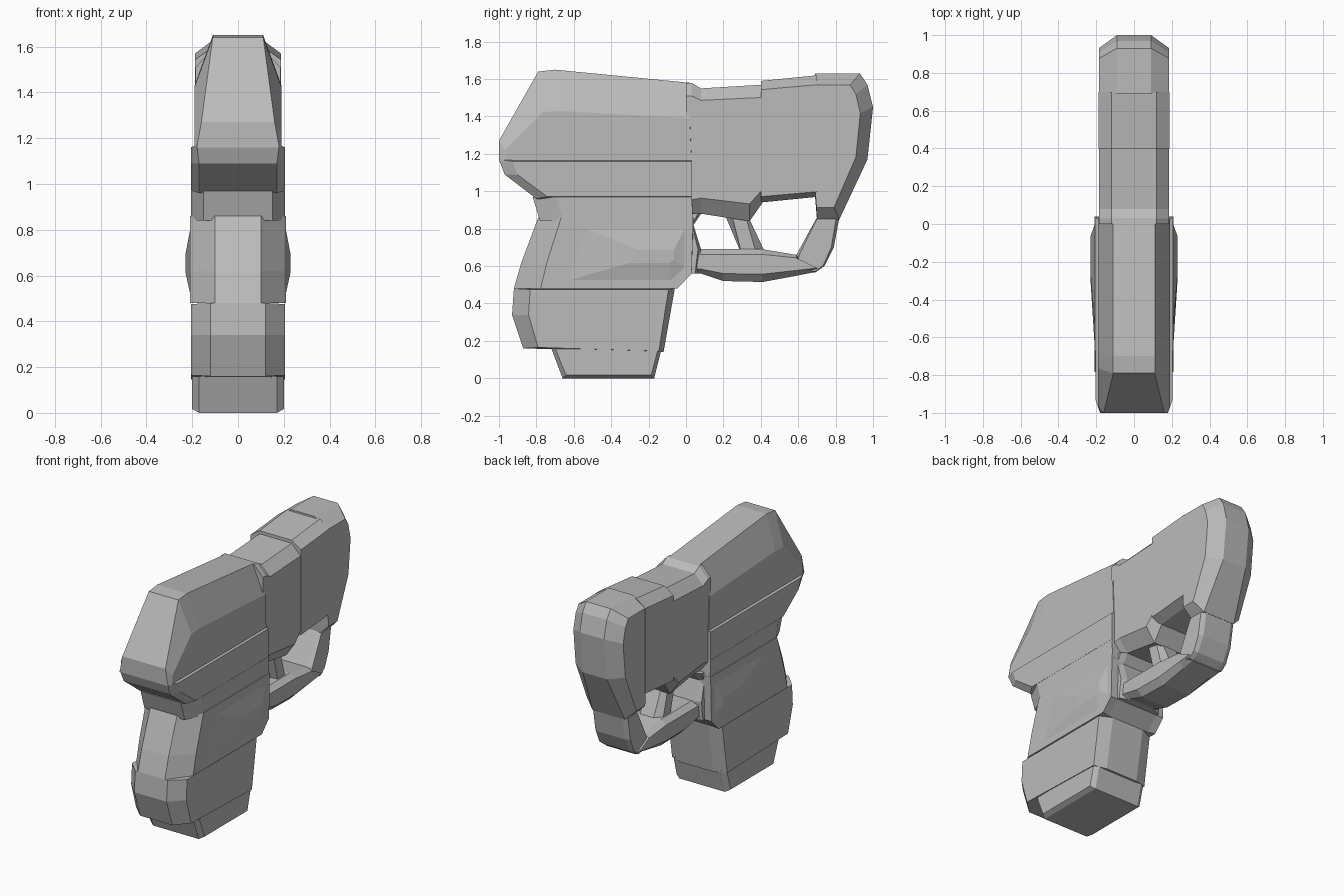
import bpy
import bmesh

default_cube = bpy.data.objects.get("Cube")
if default_cube:
    bpy.data.objects.remove(default_cube, do_unlink=True)

# One flat grey for everything
grey = bpy.data.materials.new("plain grey")
grey.use_nodes = True
colour = (0.5, 0.5, 0.5, 1)
grey.diffuse_color = colour
shader = next(n for n in grey.node_tree.nodes if n.type == "BSDF_PRINCIPLED")
shader.inputs["Base Color"].default_value = colour


def slab(name, outline, edge, full, pivot, shrink):
    """Faceted plate: a (y, z[, half width]) outline, with side panels
    at the full half width that shrink towards the pivot."""
    bm = bmesh.new()
    inner, rim = [], []
    for point in outline:
        y, z = point[:2]
        width = point[2] if len(point) > 2 else edge
        iy = pivot[0] + (y - pivot[0]) * shrink[0]
        iz = pivot[1] + (z - pivot[1]) * shrink[1]
        inner.append((full, iy, iz))
        rim.append((width, y, z))
    loops = []
    for side, ring in ((-1, inner), (-1, rim), (1, rim), (1, inner)):
        loops.append([bm.verts.new((side * x, y, z)) for x, y, z in ring])
    count = len(outline)
    for a, b in zip(loops, loops[1:]):
        for i in range(count):
            j = (i + 1) % count
            bm.faces.new((a[i], a[j], b[j], b[i]))
    bm.faces.new(loops[0])
    bm.faces.new(loops[-1])
    bmesh.ops.recalc_face_normals(bm, faces=bm.faces)
    mesh = bpy.data.meshes.new(name)
    bm.to_mesh(mesh)
    bm.free()
    mesh.materials.append(grey)
    obj = bpy.data.objects.new(name, mesh)
    bpy.context.collection.objects.link(obj)
    return obj


# Upper body, with a sloping rear face and chamfered top
slab("upper_body",
     [(-1, 1.16, .18), (-1, 1.27, .16), (-.79, 1.64), (-.7, 1.65),
      (.02, 1.58), (.03, 1.16, .18)],
     edge=.11, full=.19, pivot=(.03, 1.16), shrink=(.97, .55))

# Overhanging wedge and neck that join the body to the grip
slab("rear_wedge",
     [(-1, 1.17, .18), (-.97, 1.09), (-.8, .96), (.03, .96), (.03, 1.17)],
     edge=.17, full=.205, pivot=(.03, 1.07), shrink=(.93, .9))
slab("neck",
     [(-.82, .97), (-.78, .84), (.04, .84), (.03, .97)],
     edge=.15, full=.205, pivot=(.03, .9), shrink=(.85, 1))

# Grip, swelling slightly at the sides
slab("grip",
     [(-.79, .86), (-.88, .62), (-.92, .48), (-.06, .48, .16),
      (.03, .56, .16), (.04, .86, .16)],
     edge=.1, full=.21, pivot=(.03, .65), shrink=(.85, 1))
slab("grip_side_swell",
     [(-.65, .85), (-.78, .48), (-.08, .48), (.02, .57), (.02, .85)],
     edge=.2, full=.23, pivot=(-.1, .65), shrink=(.3, .2))
slab("lower_grip",
     [(-.92, .48), (-.93, .34), (-.87, .16), (-.12, .14), (-.06, .48)],
     edge=.12, full=.205, pivot=(-.3, .32), shrink=(.86, .97))
slab("base_block",
     [(-.72, .16), (-.66, 0), (-.17, 0), (-.13, .16)],
     edge=.17, full=.2, pivot=(-.4, .14), shrink=(.93, .88))

# Front body in three sections
slab("front_body_rear",
     [(0, 1.58), (.03, 1.58), (.08, 1.55), (.41, 1.57), (.41, .94),
      (.34, .84), (.08, .88), (0, .86)],
     edge=.12, full=.185, pivot=(.2, 1.26), shrink=(1, .78))
slab("front_body_middle",
     [(.4, 1.59), (.7, 1.62), (.7, .97), (.4, .94)],
     edge=.12, full=.188, pivot=(.55, 1.2), shrink=(1, .88))
slab("front_end",
     [(.69, 1.63), (.93, 1.63), (.97, 1.57), (1, 1.45), (.97, 1.17),
      (.82, .85, .12), (.7, .85, .12), (.69, .97)],
     edge=.09, full=.185, pivot=(.69, 1.25), shrink=(.78, .84))

# Loop guard below the front body
slab("guard_post",
     [(.7, .86), (.82, .86), (.79, .7), (.74, .6), (.69, .565),
      (.57, .58), (.59, .66)],
     edge=.1, full=.13, pivot=(.7, .7), shrink=(.85, .95))
slab("guard_bar",
     [(0, .56), (.08, .56), (.2, .52), (.41, .515), (.6, .55),
      (.7, .57), (.59, .66), (.41, .69), (.08, .69), (0, .69)],
     edge=.1, full=.14, pivot=(.3, .62), shrink=(1, .6))
slab("guard_root",
     [(0, .56), (.06, .56), (.08, .69), (.04, .82), (.08, .88), (0, .88)],
     edge=.12, full=.16, pivot=(0, .7), shrink=(.8, 1))

# Slanted lever inside the guard
slab("lever",
     [(.21, .87), (.33, .87), (.42, .68), (.29, .68)],
     edge=.05, full=.09, pivot=(.3, .77), shrink=(.6, 1))
